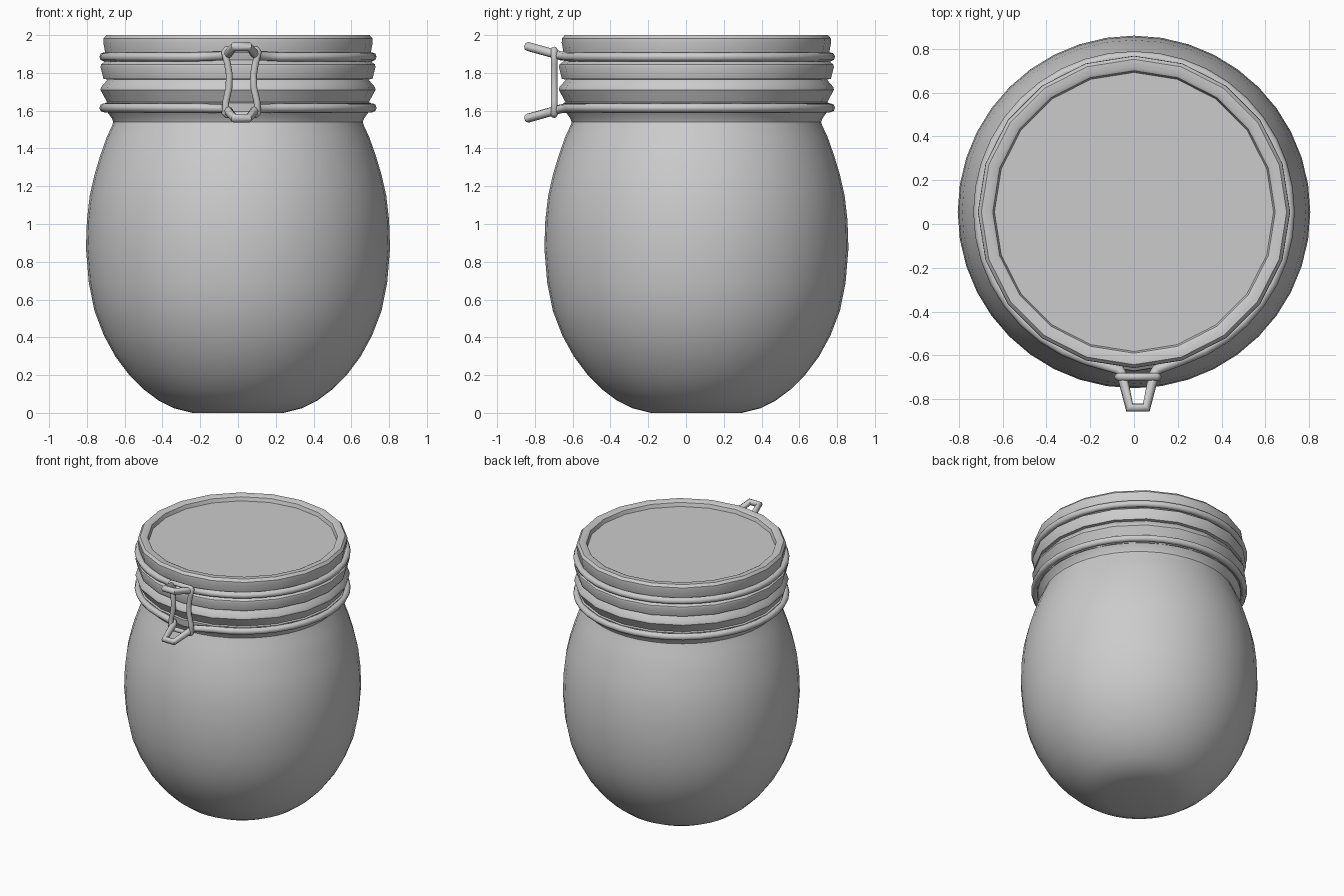
import bpy, math

if "Cube" in bpy.data.objects:
    bpy.data.objects.remove(bpy.data.objects["Cube"])

CY = 0.055      # jar axis sits slightly behind the origin because of the clasp
CX = 0.018      # clasp centre


def finish(obj, angle=35):
    bpy.ops.object.select_all(action='DESELECT')
    obj.select_set(True)
    bpy.context.view_layer.objects.active = obj
    bpy.ops.object.shade_smooth_by_angle(angle=math.radians(angle))


def lathe(name, profile, sides):
    """Revolve (r, z) points, listed bottom to top, and cap both ends."""
    verts = [(r * math.cos(2 * math.pi * i / sides), CY + r * math.sin(2 * math.pi * i / sides), z)
             for r, z in profile for i in range(sides)]
    faces = [tuple(reversed(range(sides)))]
    for k in range(len(profile) - 1):
        for i in range(sides):
            j = (i + 1) % sides
            faces.append((k * sides + i, k * sides + j, (k + 1) * sides + j, (k + 1) * sides + i))
    top = (len(profile) - 1) * sides
    faces.append(tuple(range(top, top + sides)))
    mesh = bpy.data.meshes.new(name)
    mesh.from_pydata(verts, [], faces)
    obj = bpy.data.objects.new(name, mesh)
    bpy.context.collection.objects.link(obj)
    finish(obj)
    return obj


def wire(name, points, radius):
    """Closed round wire through the points."""
    curve = bpy.data.curves.new(name, 'CURVE')
    curve.dimensions = '3D'
    curve.bevel_depth = radius
    curve.bevel_resolution = 2
    spline = curve.splines.new('POLY')
    spline.points.add(len(points) - 1)
    for p, co in zip(spline.points, points):
        p.co = (*co, 1)
    spline.use_cyclic_u = True
    obj = bpy.data.objects.new(name, curve)
    bpy.context.collection.objects.link(obj)
    bpy.ops.object.select_all(action='DESELECT')
    obj.select_set(True)
    bpy.context.view_layer.objects.active = obj
    bpy.ops.object.convert(target='MESH')
    finish(bpy.context.view_layer.objects.active, 50)


# Rounded jar body with a pinched neck
lathe("jar_body", [
    (0.24, 0.0), (0.34, 0.025), (0.42, 0.065), (0.50, 0.125), (0.575, 0.20), (0.65, 0.30),
    (0.71, 0.41), (0.76, 0.54), (0.79, 0.69), (0.805, 0.87), (0.80, 1.02), (0.785, 1.15),
    (0.76, 1.26), (0.73, 1.36), (0.695, 1.46), (0.667, 1.52), (0.66, 1.54), (0.668, 1.56),
    (0.69, 1.59), (0.69, 1.64)], 40)

# Ribbed neck: jar lip below, lid skirt above
lathe("jar_lip", [(0.66, 1.59), (0.70, 1.59), (0.705, 1.64), (0.693, 1.645),
                  (0.728, 1.71), (0.725, 1.725), (0.69, 1.765)], 20)
lathe("lid_skirt", [(0.69, 1.765), (0.712, 1.768), (0.728, 1.83),
                    (0.725, 1.845), (0.69, 1.87)], 20)

# Lid with raised rim and recessed centre
lathe("lid", [(0.69, 1.86), (0.70, 1.89), (0.713, 1.96), (0.712, 1.982), (0.697, 2.0),
              (0.66, 2.0), (0.645, 1.992), (0.637, 1.965)], 20)


# Wire rings whose front ends bend out into a tapered tongue
def clamp_ring(name, z, rise):
    pts = []
    n = 40
    for i in range(2, n - 1):
        a = -math.pi / 2 + 2 * math.pi * i / n
        pts.append((0.71 * math.cos(a), CY + 0.71 * math.sin(a), z))
    for s, y, t in ((-1, -0.665, 0.1), (-0.85, -0.69, 0.25), (-0.45, -0.838, 1),
                    (0.45, -0.838, 1), (0.85, -0.69, 0.25), (1, -0.665, 0.1)):
        pts.append((CX + 0.085 * s, y, z + rise * t))
    wire(name, pts, 0.024)


clamp_ring("upper_clamp_wire", 1.885, 0.055)
clamp_ring("lower_clamp_wire", 1.615, -0.055)

# Waisted wire link joining the two tongues
half = [(0.075, 1.578), (0.088, 1.59), (0.082, 1.65), (0.066, 1.72),
        (0.064, 1.79), (0.074, 1.85), (0.09, 1.91), (0.08, 1.923)]
wire("clasp_link", [(CX + x, -0.698, z) for x, z in half]
     + [(CX - x, -0.698, z) for x, z in reversed(half)], 0.018)
